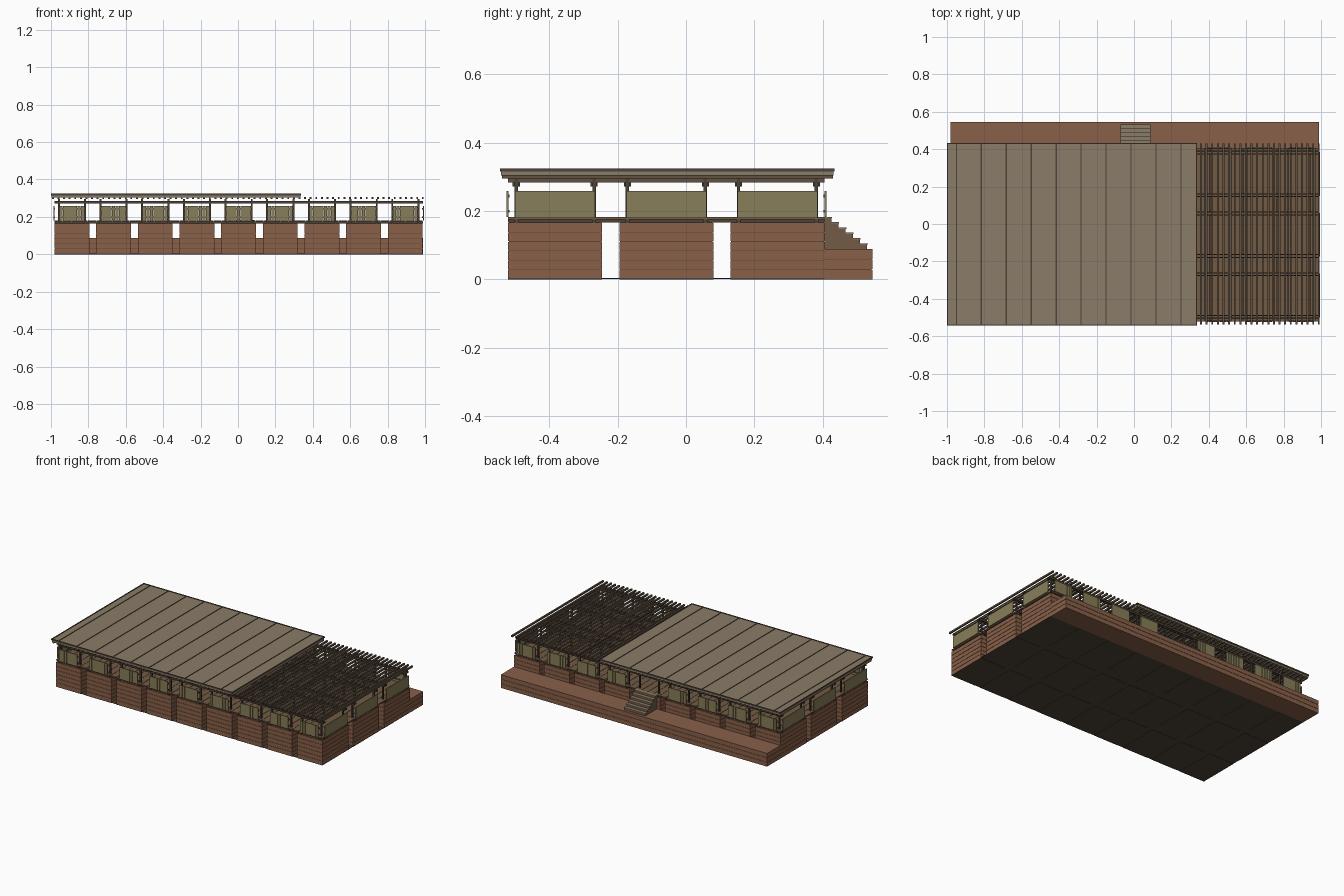
import bpy, bmesh
from mathutils import Matrix, Vector

if "Cube" in bpy.data.objects:
    bpy.data.objects.remove(bpy.data.objects["Cube"])


def material(name, rgb):
    m = bpy.data.materials.new(name)
    m.diffuse_color = (*rgb, 1)
    m.use_nodes = True
    m.node_tree.nodes["Principled BSDF"].inputs["Base Color"].default_value = m.diffuse_color
    return m


BRICK = material("brick", (0.25, 0.115, 0.065))
JOINT = material("joint", (0.12, 0.06, 0.04))
DARK = material("dark_wood", (0.075, 0.055, 0.038))
DECK = material("deck_wood", (0.17, 0.105, 0.06))
SLAT = material("slat_wood", (0.12, 0.085, 0.055))
ROOF = material("roof_board", (0.26, 0.205, 0.14))
OLIVE = material("olive_panel", (0.25, 0.21, 0.10))


def boxes(name, mat, items):
    """One object from many boxes given as (x0, x1, y0, y1, z0, z1)."""
    bm = bmesh.new()
    for x0, x1, y0, y1, z0, z1 in items:
        c = Vector(((x0 + x1) / 2, (y0 + y1) / 2, (z0 + z1) / 2))
        s = Matrix.Diagonal((x1 - x0, y1 - y0, z1 - z0, 1))
        bmesh.ops.create_cube(bm, size=1, matrix=Matrix.Translation(c) @ s)
    me = bpy.data.meshes.new(name)
    bm.to_mesh(me)
    bm.free()
    me.materials.append(mat)
    ob = bpy.data.objects.new(name, me)
    bpy.context.collection.objects.link(ob)
    return ob


def courses(x0, x1, y0, y1, z0, z1, n):
    """Stacked brick courses with a thin joint between them."""
    h = (z1 - z0) / n
    return [(x0, x1, y0, y1, z0 + i * h, z0 + (i + 1) * h - 0.0018) for i in range(n)]


def inset(b, d):
    return (b[0] + d, b[1] - d, b[2] + d, b[3] - d, b[4], b[5])


XC = [-0.888 + 0.2228 * i for i in range(9)]       # bay centres
YC = [-0.3825, -0.0575, 0.2675]
PX = [x + s * 0.07 for x in XC for s in (-1, 1)]    # post lines
PY = [y + s * 0.114 for y in YC for s in (-1, 1)]
XL, XR, YF, YB = -0.981, 0.988, -0.52, 0.405

# brick piers and base
piers = [(x - 0.093, x + 0.093, y - 0.1375, y + 0.1375, 0.003, 0.166) for x in XC for y in YC]
boxes("pier_bricks", BRICK, [c for p in piers for c in courses(*p, 6)])
boxes("pier_mortar", JOINT, [inset(p, 0.002) for p in piers])
boxes("pier_bases", DARK, [(*p[:4], 0, 0.003) for p in piers])
boxes("ground_slab", DARK, [(XL, XR, YF, YB, 0.0015, 0.0045)])

# rear terrace
terrace = (XL, XR, YB, 0.545, 0, 0.09)
boxes("terrace_bricks", BRICK, courses(*terrace, 3))
boxes("terrace_mortar", JOINT, [(XL + .002, XR - .002, YB, 0.543, 0.001, 0.088)])

# deck boards over joists
n = 44
w = (XR - XL) / n
boxes("deck_boards", DECK, [(XL + i * w, XL + (i + 1) * w - 0.002, YF, YB, 0.175, 0.182) for i in range(n)])
boxes("deck_joists", DARK, [(XL, XR, y - 0.006, y + 0.006, 0.166, 0.175) for y in PY]
      + [(x - 0.004, x + 0.004, YF, YB, 0.166, 0.175) for x in PX])

# stairs from the deck to the terrace
steps = 6
boxes("stairs", DECK, [(-0.07, 0.085, YB, 0.425 + 0.021 * i, 0.0895, 0.181 - 0.0155 * i) for i in range(steps)])
boxes("stair_treads", ROOF, [(-0.072, 0.087, 0.404 + 0.021 * i, 0.427 + 0.021 * i,
                              0.179 - 0.0155 * i, 0.183 - 0.0155 * i) for i in range(steps)])

# posts and two layers of beams
boxes("posts", DARK, [(x - 0.005, x + 0.005, y - 0.005, y + 0.005, 0.18, 0.296) for x in PX for y in PY])
boxes("long_beams", DARK, [(XL, XR, y + s * 0.0075 - 0.0028, y + s * 0.0075 + 0.0028, 0.271, 0.284)
                           for y in PY for s in (-1, 1)])
boxes("cross_beams", SLAT, [(x - 0.005, x + 0.005, YF, YB, 0.283, 0.296) for x in PX])

# pergola slats, continuing under the roof
k = 67
boxes("pergola_slats", SLAT, [(-0.99 + 1.978 * i / (k - 1) - 0.005, -0.99 + 1.978 * i / (k - 1) + 0.005,
                               -0.538, 0.43, 0.295, 0.306) for i in range(k)])

# roof with edge trim and seams
RX0, RX1, RY0, RY1 = -0.998, 0.335, -0.541, 0.431
boxes("roof_slab", ROOF, [(RX0, RX1, RY0, RY1, 0.304, 0.321)])
boxes("roof_seams", DARK, [(RX0 + 0.048 + 0.1335 * i - 0.003, RX0 + 0.048 + 0.1335 * i + 0.003,
                            RY0, RY1, 0.32, 0.3235) for i in range(10)])
e = 0.003
boxes("roof_trim", DARK, [(RX0 - e, RX1 + e, y - e, y + e, 0.315, 0.324) for y in (RY0, RY1)]
      + [(x - e, x + e, RY0, RY1, 0.315, 0.324) for x in (RX0, RX1)])

# railing panels: vertical planks on the long sides, boards on the short sides
planks, rails = [], []
for yc in (-0.522, 0.408):
    for i, x in enumerate(XC):
        if yc > 0 and i == 4:
            continue                                # opening at the stairs
        for j in range(7):
            a = x - 0.067 + j * 0.0192
            planks.append((a, a + 0.0178, yc - 0.003, yc + 0.003, 0.182, 0.258))
        s = 0.004 if yc < 0 else -0.004
        for z in (0.195, 0.24):
            rails.append((x - 0.07, x + 0.07, yc + s - 0.002, yc + s + 0.002, z, z + 0.008))
for xc in (XL - 0.003, XR + 0.003):
    for y in YC:
        planks.append((xc - 0.003, xc + 0.003, y - 0.117, y + 0.117, 0.18, 0.258))
        s = 0.004 if xc < 0 else -0.004
        for z in (0.195, 0.24):
            rails.append((xc + s - 0.002, xc + s + 0.002, y - 0.114, y + 0.114, z, z + 0.008))
boxes("railing_planks", OLIVE, planks)
boxes("railing_rails", DARK, rails)
